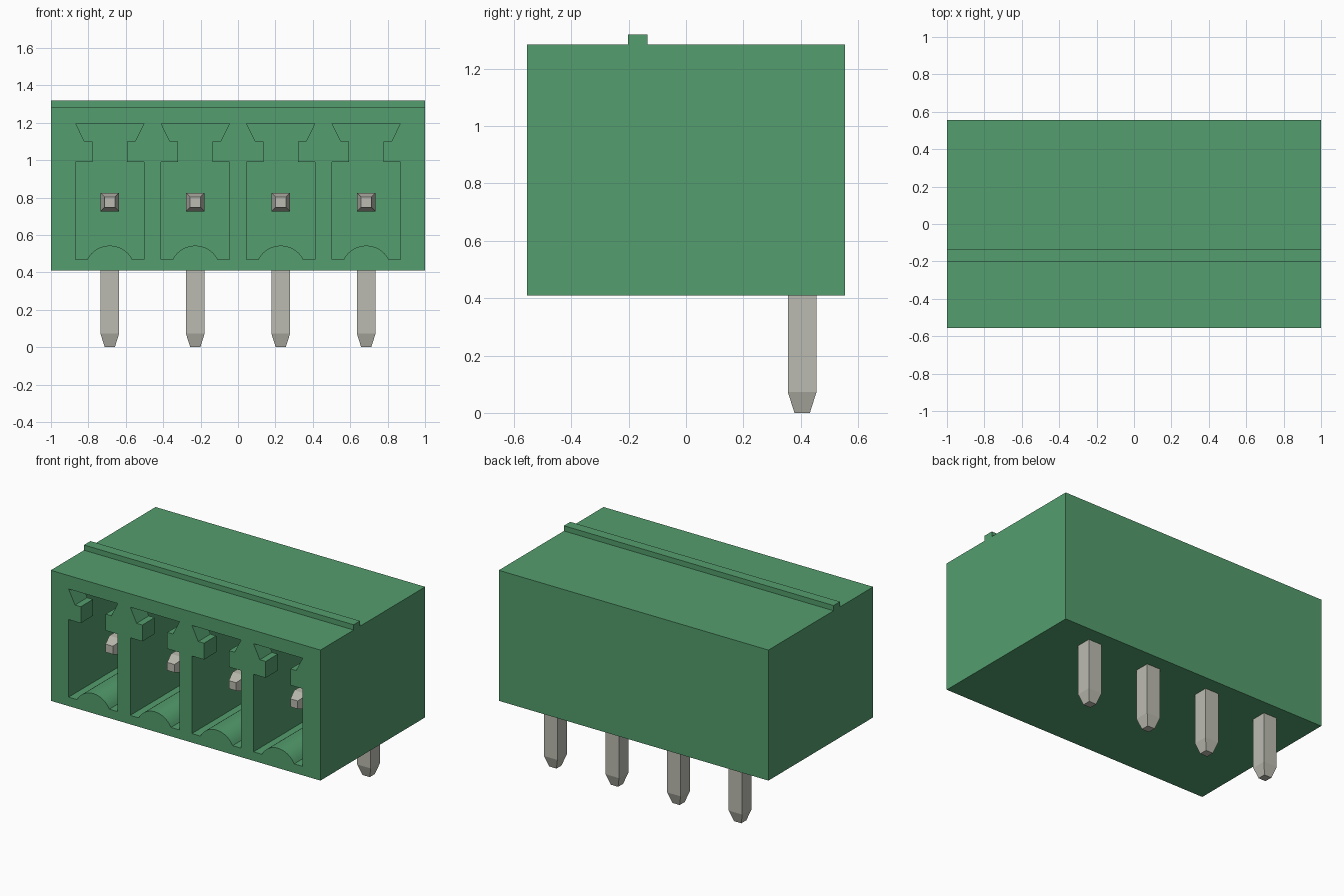
import bpy, bmesh, math
from mathutils import Vector

cube = bpy.data.objects.get("Cube")
if cube:
    bpy.data.objects.remove(cube, do_unlink=True)


def material(name, rgb, rough):
    m = bpy.data.materials.new(name)
    m.use_nodes = True
    m.diffuse_color = (*rgb, 1)
    bsdf = next(n for n in m.node_tree.nodes if n.type == 'BSDF_PRINCIPLED')
    bsdf.inputs["Base Color"].default_value = (*rgb, 1)
    bsdf.inputs["Roughness"].default_value = rough
    return m


GREEN = material("housing green", (0.087, 0.34, 0.153), 0.6)
METAL = material("pin metal", (0.50, 0.50, 0.44), 0.5)


def finish(name, bm, mat):
    bmesh.ops.recalc_face_normals(bm, faces=bm.faces)
    mesh = bpy.data.meshes.new(name)
    bm.to_mesh(mesh)
    bm.free()
    mesh.materials.append(mat)
    ob = bpy.data.objects.new(name, mesh)
    bpy.context.collection.objects.link(ob)
    return ob


def prism(name, sections, start, end, place, mat):
    """Extrude closed 2D outlines from start to end; place(u, v, t) gives the 3D point."""
    bm = bmesh.new()
    for pts in sections:
        base = bm.faces.new([bm.verts.new(place(u, v, start)) for u, v in pts])
        ext = bmesh.ops.extrude_face_region(bm, geom=[base], use_keep_orig=True)
        moved = [g for g in ext["geom"] if isinstance(g, bmesh.types.BMVert)]
        shift = Vector(place(0, 0, end)) - Vector(place(0, 0, start))
        bmesh.ops.translate(bm, verts=moved, vec=shift)
    return finish(name, bm, mat)


def along_x(u, v, t):
    return (t, u, v)


def along_y(u, v, t):
    return (u, t, v)


PITCH = 0.457
CENTRES = [(i - 1.5) * PITCH for i in range(4)]
FRONT, BACK, BOTTOM, TOP = -0.555, 0.555, 0.41, 1.285
CAVITY_BACK, LIP_BACK = 0.33, -0.425

# Housing block with the ridge across its top
housing = prism("housing", [[
    (FRONT, BOTTOM), (BACK, BOTTOM), (BACK, TOP), (-0.135, TOP),
    (-0.135, 1.32), (-0.203, 1.32), (-0.203, TOP), (FRONT, TOP)]],
    -1, 1, along_x, GREEN)

# Rounded hump on each socket floor
FLOOR, HALF, HUMP, RISE = 0.47, 0.182, 0.12, 0.073
radius = (HUMP ** 2 + RISE ** 2) / (2 * RISE)
sweep = math.asin(HUMP / radius)
floor = [(-HALF, FLOOR)]
for i in range(17):
    a = sweep * (i / 8 - 1)
    floor.append((radius * math.sin(a), FLOOR + RISE - radius * (1 - math.cos(a))))
floor.append((HALF, FLOOR))

# Socket outline behind the lip, and the keyed outline through the lip
CEILING = 1.195
inner = floor + [(HALF, CEILING), (-HALF, CEILING)]
key = [(HALF, 0.99), (0.092, 0.99), (0.092, 1.10), (0.135, 1.10), (HALF, CEILING)]
keyed = floor + key + [(-u, v) for u, v in reversed(key)]


def at_sockets(outline):
    return [[(u + c, v) for u, v in outline] for c in CENTRES]


cuts = [("socket_cutter", inner, LIP_BACK, CAVITY_BACK),
        ("lip_cutter", keyed, FRONT - 0.1, LIP_BACK + 0.05)]
for name, outline, start, end in cuts:
    cutter = prism(name, at_sockets(outline), start, end, along_y, GREEN)
    cutter.hide_render = True
    mod = housing.modifiers.new(name, 'BOOLEAN')
    mod.operation, mod.solver, mod.object = 'DIFFERENCE', 'EXACT', cutter
    bpy.context.view_layer.objects.active = housing
    bpy.ops.object.modifier_apply(modifier=name)
    bpy.data.objects.remove(cutter, do_unlink=True)

# Smooth only the humps
bpy.ops.object.select_all(action='DESELECT')
housing.select_set(True)
bpy.context.view_layer.objects.active = housing
bpy.ops.object.shade_smooth_by_angle(angle=math.radians(25))


def pin(name, tip, direction, length):
    """Square bar with a tapered end, running from tip along direction."""
    side = Vector((1, 0, 0))
    other = side.cross(direction)
    bm = bmesh.new()
    rings = []
    for dist, r in ((0, 0.027), (0.073, 0.05), (length, 0.05)):
        rings.append([bm.verts.new(tip + direction * dist + side * (r * a) + other * (r * b))
                      for a, b in ((-1, -1), (1, -1), (1, 1), (-1, 1))])
    for lo, hi in zip(rings, rings[1:]):
        for i in range(4):
            j = (i + 1) % 4
            bm.faces.new((lo[i], lo[j], hi[j], hi[i]))
    bm.faces.new(rings[0])
    bm.faces.new(rings[-1])
    return finish(name, bm, METAL)


# Contact pins inside the sockets and solder pins below
for n, c in enumerate(CENTRES, 1):
    pin(f"contact_pin_{n}", Vector((c, -0.385, 0.775)), Vector((0, 1, 0)), 0.74)
    pin(f"solder_pin_{n}", Vector((c, 0.405, 0)), Vector((0, 0, 1)), 0.725)
